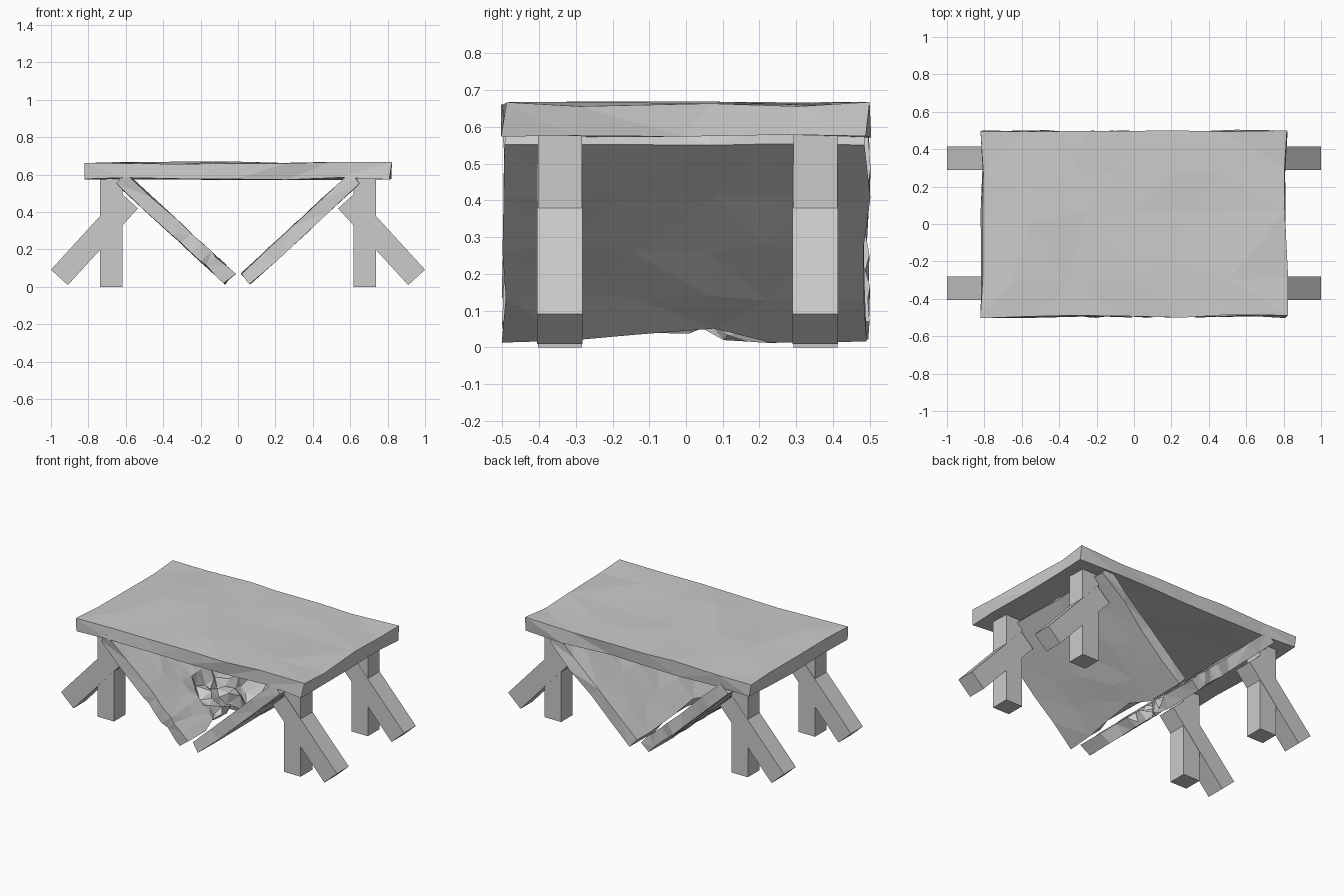
import bpy, bmesh, random, math
from mathutils import Matrix, Vector

if "Cube" in bpy.data.objects:
    bpy.data.objects.remove(bpy.data.objects["Cube"])


def add_object(name, bm):
    bmesh.ops.recalc_face_normals(bm, faces=bm.faces)
    mesh = bpy.data.meshes.new(name)
    bm.to_mesh(mesh)
    bm.free()
    obj = bpy.data.objects.new(name, mesh)
    bpy.context.collection.objects.link(obj)
    return obj


def cut_box(size, x_cuts=(), y_cuts=()):
    bm = bmesh.new()
    bmesh.ops.create_cube(bm, size=1, matrix=Matrix.Diagonal((*size, 1)))
    for cuts, axis in ((x_cuts, Vector((1, 0, 0))), (y_cuts, Vector((0, 1, 0)))):
        for c in cuts:
            bmesh.ops.bisect_plane(bm, geom=bm.verts[:] + bm.edges[:] + bm.faces[:],
                                   plane_co=axis * c, plane_no=axis)
    return bm


def roughen(bm, size, rng, amount, height):
    # outline wobbles a little, interior points slide sideways for uneven facets
    for v in bm.verts:
        for i in (0, 1):
            edge = abs(abs(v.co[i]) - size[i] / 2) < 1e-4
            v.co[i] += rng.uniform(-1, 1) * (0.01 if edge else amount)
        v.co.z += rng.uniform(-height, height)


# Rough table top
rng = random.Random(4)
size = (1.63, 0.99, 0.085)
bm = cut_box(size, (-0.6, -0.3, -0.02, 0.25, 0.52), (-0.27, 0.02, 0.26))
roughen(bm, size, rng, 0.055, 0.007)
bmesh.ops.triangulate(bm, faces=bm.faces)
bmesh.ops.translate(bm, verts=bm.verts, vec=(0, 0, 0.62))
add_object("table_top", bm)

# Two sloping slabs forming a trough; the left one has a splintered pit
slope = math.atan2(0.525, 0.57)
for side, name in ((1, "left_sloping_slab"), (-1, "right_sloping_slab")):
    rng = random.Random(11 + side)
    size = (0.79, 0.985, 0.075)
    if side == 1:
        xs = (-0.2, 0.0, 0.08, 0.15, 0.21, 0.27, 0.33)
        ys = (-0.32, -0.2, -0.13, -0.07, -0.01, 0.05, 0.11, 0.17, 0.24, 0.36)
    else:
        xs, ys = (-0.2, 0.02, 0.22), (-0.3, -0.14, 0.07, 0.22, 0.36)
    bm = cut_box(size, xs, ys)
    pit, lip = [], []
    for v in bm.verts:
        x, y, z = v.co
        if side == 1 and z > 0 and x > 0.06 and ((x - 0.29) / 0.24) ** 2 + ((y - 0.03) / 0.22) ** 2 < 1:
            pit.append(v)
        if x > 0.39 and -0.22 < y < 0.1:
            lip.append(v)
    roughen(bm, size, rng, 0.02, 0.005)
    for v in pit:
        v.co.z -= rng.choice((0.0, 0.02, 0.045, 0.055))
    for v in lip:
        v.co.x -= rng.uniform(0.015, 0.055)
    bmesh.ops.triangulate(bm, faces=bm.faces)
    bm.transform(Matrix.Diagonal((side, 1, 1, 1)) @ Matrix.Translation((-0.335, 0, 0.312))
                 @ Matrix.Rotation(slope, 4, 'Y'))
    add_object(name, bm)


def bar(name, start, end, width, depth):
    a, b = Vector(start), Vector(end)
    bm = cut_box((width, depth, (b - a).length))
    bm.transform(Matrix.Translation((a + b) / 2)
                 @ Matrix.Rotation(math.atan2(b.x - a.x, b.z - a.z), 4, 'Y'))
    return add_object(name, bm)


# Upright legs, each with a splayed brace
for sx, lr in ((-1, "left"), (1, "right")):
    for y, fb in ((-0.343, "front"), (0.352, "back")):
        bar(f"{fb}_{lr}_leg", (sx * 0.677, y, 0), (sx * 0.677, y, 0.59), 0.12, 0.12)
        bar(f"{fb}_{lr}_brace", (sx * 0.955, y, 0.05), (sx * 0.58, y, 0.46), 0.122, 0.124)
